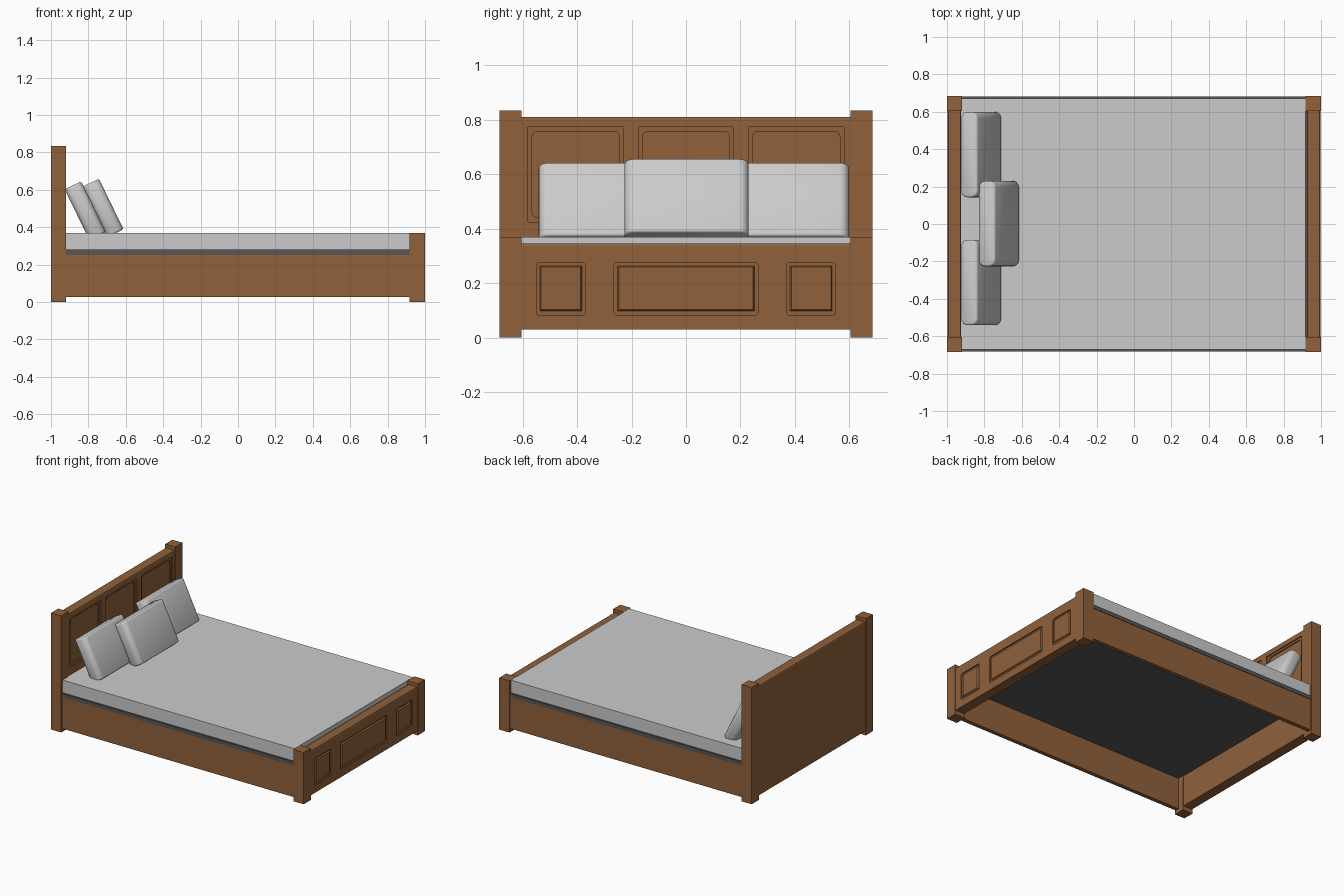
import bpy, bmesh, math
from mathutils import Matrix

if "Cube" in bpy.data.objects:
    bpy.data.objects.remove(bpy.data.objects["Cube"])


def material(name, rgb):
    m = bpy.data.materials.new(name)
    m.diffuse_color = (*rgb, 1)
    m.use_nodes = True
    m.node_tree.nodes["Principled BSDF"].inputs["Base Color"].default_value = m.diffuse_color
    return m


WOOD = material("wood", (0.28, 0.12, 0.044))
DARK = material("dark_fabric", (0.095, 0.095, 0.095))


def finish(bm, name, mat=None):
    bmesh.ops.recalc_face_normals(bm, faces=bm.faces)
    me = bpy.data.meshes.new(name)
    bm.to_mesh(me)
    bm.free()
    ob = bpy.data.objects.new(name, me)
    bpy.context.collection.objects.link(ob)
    if mat:
        me.materials.append(mat)
    return ob


def cube_bm(x, y, z):
    """Box from (min, max) pairs."""
    bm = bmesh.new()
    bmesh.ops.create_cube(bm, size=1)
    for v in bm.verts:
        v.co = [(a + b) / 2 + c * (b - a) for (a, b), c in zip((x, y, z), v.co)]
    return bm


def box(name, x, y, z, mat=None):
    return finish(cube_bm(x, y, z), name, mat)


def board(name, x, y, z):
    """Box whose top narrows slightly, leaving a thin sloped lip."""
    bm = cube_bm(x, y, (z[0], z[1] - 0.009))
    top = max(bm.faces, key=lambda f: f.calc_center_median().z)
    new = bmesh.ops.extrude_discrete_faces(bm, faces=[top])["faces"][0]
    mid = sum(x) / 2
    for v in new.verts:
        v.co.z = z[1]
        v.co.x += math.copysign(0.003, mid - v.co.x)
    return finish(bm, name, WOOD)


def prism(name, x, y, z, r=0.0, taper=0.0):
    """Rounded rectangle in yz, extruded along x; taper shrinks the front end."""
    bm = bmesh.new()
    rings = []
    for xx, t in ((x[0], 0), (x[1], taper)):
        ring = []
        corners = ((y[1], z[1], -1, -1), (y[0], z[1], 1, -1),
                   (y[0], z[0], 1, 1), (y[1], z[0], -1, 1))
        for i, (cy, cz, sy, sz) in enumerate(corners):
            cy, cz = cy + sy * (r + t), cz + sz * (r + t)
            for k in range(6 if r else 1):
                a = math.radians(90 * i + 18 * k)
                ring.append(bm.verts.new((xx, cy + r * math.cos(a), cz + r * math.sin(a))))
        rings.append(ring)
    n = len(rings[0])
    for i in range(n):
        j = (i + 1) % n
        bm.faces.new((rings[0][i], rings[0][j], rings[1][j], rings[1][i]))
    for ring in rings:
        bm.faces.new(ring)
    return finish(bm, name, WOOD)


def cut(ob, cutter):
    """Boolean difference, applied; the cutter is removed."""
    mod = ob.modifiers.new("cut", 'BOOLEAN')
    mod.operation, mod.solver, mod.object = 'DIFFERENCE', 'EXACT', cutter
    bpy.context.view_layer.objects.active = ob
    bpy.ops.object.modifier_apply(modifier=mod.name)
    bpy.data.objects.remove(cutter)


# Corner posts and side rails
for side, s in (("left", -1), ("right", 1)):
    py = sorted((s * 0.605, s * 0.685))
    box(f"head_post_{side}", (-1, -0.92), py, (0, 0.835), WOOD)
    box(f"foot_post_{side}", (0.918, 1), py, (0, 0.37), WOOD)
    box(f"side_rail_{side}", (-0.925, 0.925), sorted((s * 0.65, s * 0.679)), (0.027, 0.255), WOOD)

# Headboard with three stepped recesses
head = board("headboard", (-0.996, -0.924), (-0.61, 0.61), (0.03, 0.81))
for yc in (-0.405, 0, 0.405):
    w = 0.175
    cut(head, prism("cutter", (-0.932, -0.85), (yc - w, yc + w), (0.425, 0.773)))
    w -= 0.015
    cut(head, prism("cutter", (-0.939, -0.85), (yc - w, yc + w), (0.442, 0.758), 0.02))

# Footboard with rounded pockets holding raised fields
foot = board("footboard", (0.924, 0.996), (-0.61, 0.61), (0.03, 0.345))
for name, yc, w in (("left", -0.46, 0.09), ("middle", 0, 0.264), ("right", 0.46, 0.09)):
    cut(foot, prism("cutter", (0.987, 1.05), (yc - w, yc + w), (0.082, 0.276), 0.012))
    w -= 0.01
    prism(f"foot_panel_{name}", (0.982, 0.996), (yc - w, yc + w), (0.095, 0.267), 0, 0.008)

# Base and mattress
box("base", (-0.926, 0.926), (-0.682, 0.682), (0.253, 0.28), DARK)
box("mattress", (-0.925, 0.917), (-0.67, 0.67), (0.28, 0.37))


# Pillows leaning on the headboard, with rounded ends
def pillow(name, x, y, z):
    bm = cube_bm((-0.049, 0.049), (-0.228, 0.228), (-0.15, 0.15))
    ends = [e for e in bm.edges if abs(e.verts[0].co.z - e.verts[1].co.z) > 0.1]
    bmesh.ops.bevel(bm, geom=ends, offset=0.035, segments=5, profile=0.5, affect='EDGES')
    rims = [e for e in bm.edges if abs(e.verts[0].co.z - e.verts[1].co.z) < 1e-4]
    bmesh.ops.bevel(bm, geom=rims, offset=0.009, segments=2, profile=0.5, affect='EDGES')
    bm.transform(Matrix.Translation((x, y, z)) @ Matrix.Rotation(math.radians(-26), 4, 'Y'))
    ob = finish(bm, name)
    bpy.context.view_layer.objects.active = ob
    ob.select_set(True)
    bpy.ops.object.shade_smooth_by_angle(angle=math.radians(60))
    ob.select_set(False)


pillow("back_pillow_right", -0.817, 0.371, 0.489)
pillow("back_pillow_left", -0.817, -0.313, 0.489)
pillow("front_pillow", -0.722, 0.002, 0.503)
